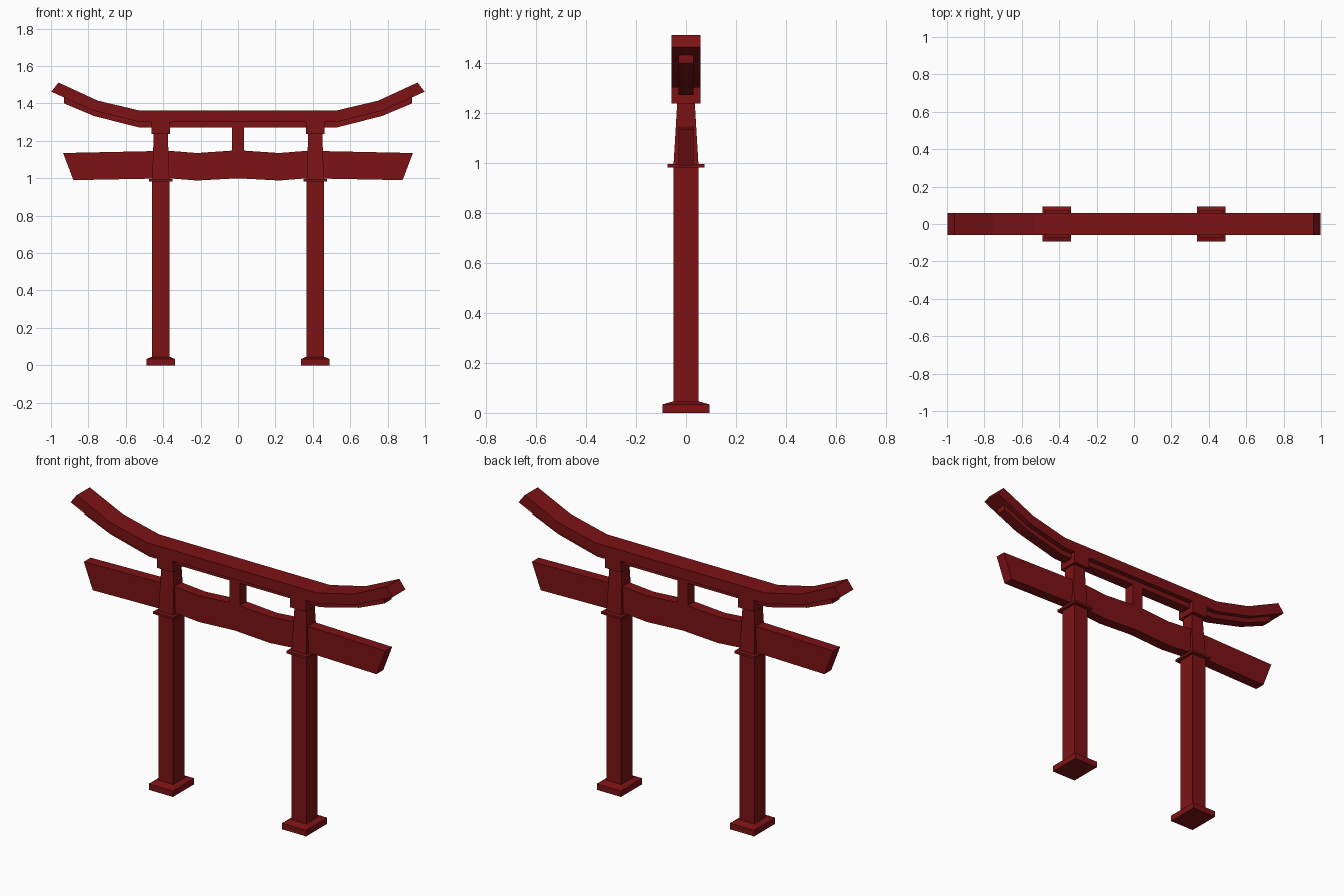
import bpy, bmesh

if "Cube" in bpy.data.objects:
    bpy.data.objects.remove(bpy.data.objects["Cube"])

red = bpy.data.materials.new("red_paint")
red.diffuse_color = (0.20, 0.006, 0.007, 1)
red.use_nodes = True
red.node_tree.nodes["Principled BSDF"].inputs["Base Color"].default_value = red.diffuse_color


def finish(bm, name):
    bmesh.ops.recalc_face_normals(bm, faces=bm.faces)
    mesh = bpy.data.meshes.new(name)
    bm.to_mesh(mesh)
    bm.free()
    mesh.materials.append(red)
    obj = bpy.data.objects.new(name, mesh)
    bpy.context.collection.objects.link(obj)
    return obj


def beam(name, top, bottom, half_depth):
    """Mirror matching right-half top/bottom lines, extrude along y."""
    def full(line):
        return [(-x, z) for x, z in reversed(line) if x > 0] + line
    bm = bmesh.new()
    rings = []
    for (xt, zt), (xb, zb) in zip(full(top), full(bottom)):
        rings.append([bm.verts.new(p) for p in (
            (xt, -half_depth, zt), (xt, half_depth, zt),
            (xb, half_depth, zb), (xb, -half_depth, zb))])
    for a, b in zip(rings, rings[1:]):
        for i in range(4):
            j = (i + 1) % 4
            bm.faces.new((a[i], a[j], b[j], b[i]))
    bm.faces.new(rings[0])
    bm.faces.new(rings[-1])
    return finish(bm, name)


def stack(name, x, levels):
    """Square column through levels of (z, half_x, half_y)."""
    bm = bmesh.new()
    rings = [[bm.verts.new((x + sx * hx, sy * hy, z))
              for sx, sy in ((-1, -1), (1, -1), (1, 1), (-1, 1))]
             for z, hx, hy in levels]
    for a, b in zip(rings, rings[1:]):
        for i in range(4):
            j = (i + 1) % 4
            bm.faces.new((a[i], a[j], b[j], b[i]))
    bm.faces.new(rings[0])
    bm.faces.new(rings[-1])
    return finish(bm, name)


# Curved top lintel and the narrower lintel beneath it
beam("top_lintel",
     [(0, 1.363), (0.53, 1.363), (0.75, 1.415), (0.96, 1.512)],
     [(0, 1.302), (0.53, 1.302), (0.775, 1.362), (0.998, 1.463)], 0.058)
beam("under_lintel",
     [(0, 1.33), (0.53, 1.33), (0.77, 1.385), (0.93, 1.455)],
     [(0, 1.272), (0.53, 1.272), (0.77, 1.333), (0.93, 1.40)], 0.03)

# Wavy tie beam with slanted ends
beam("tie_beam",
     [(0, 1.15), (0.22, 1.135), (0.37, 1.147), (0.935, 1.135)],
     [(0, 1.0), (0.22, 0.988), (0.37, 1.0), (0.88, 0.99)], 0.03)

# Short strut between the beams
stack("centre_strut", 0, [(1.12, 0.033, 0.03), (1.29, 0.033, 0.03)])

# Posts with foot, collar and cap
for side, x in (("left", -0.413), ("right", 0.413)):
    stack(side + "_foot", x, [(0, 0.075, 0.093), (0.034, 0.075, 0.093), (0.045, 0.05, 0.055)])
    stack(side + "_post", x, [(0.02, 0.046, 0.05), (0.99, 0.046, 0.05), (1.26, 0.037, 0.034)])
    stack(side + "_collar", x, [(0.982, 0.062, 0.073), (0.995, 0.062, 0.073)])
    stack(side + "_cap", x, [(1.238, 0.05, 0.058), (1.31, 0.05, 0.058)])
